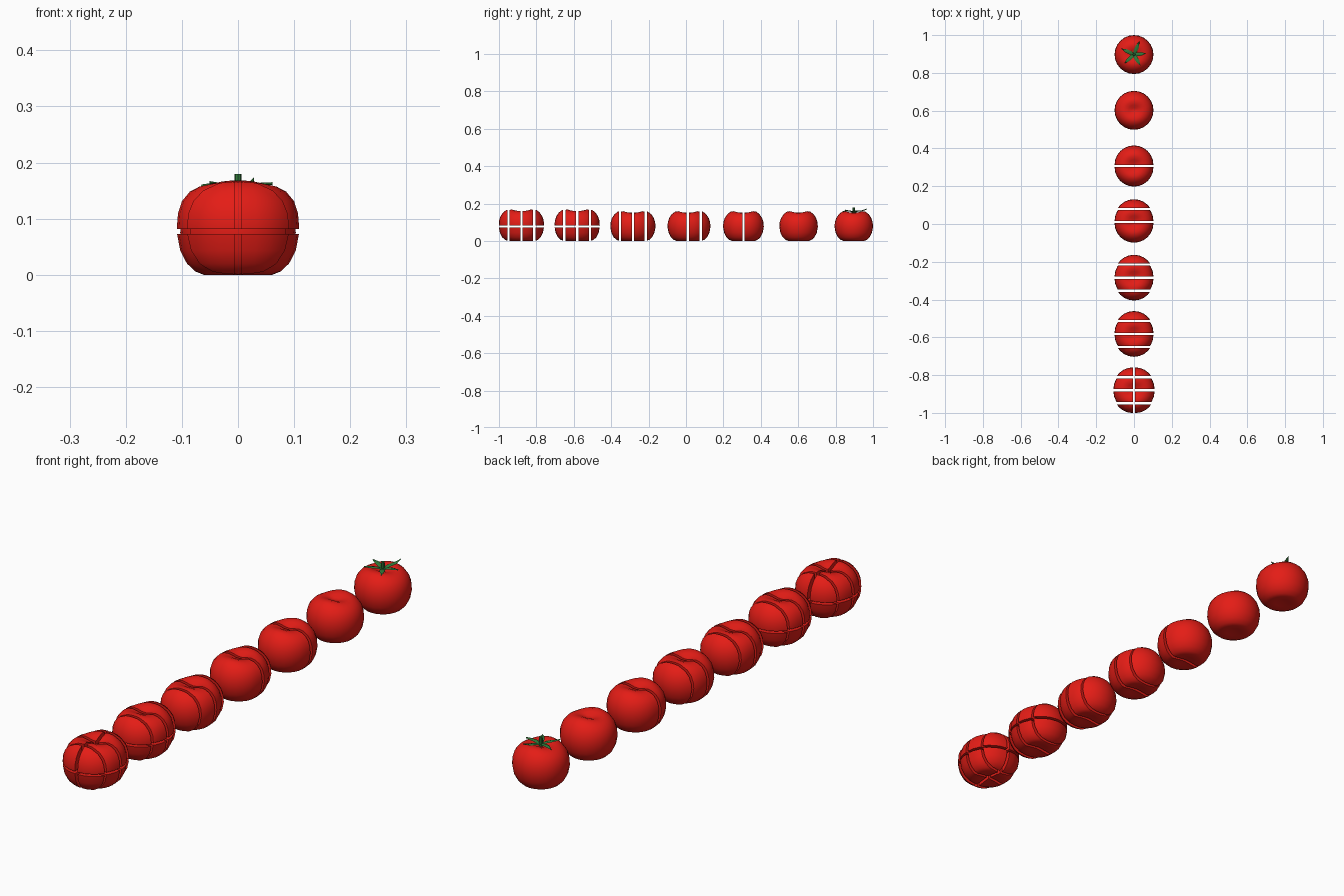
import bpy, bmesh, math
from mathutils import Vector

if "Cube" in bpy.data.objects:
    bpy.data.objects.remove(bpy.data.objects["Cube"])

R, SEG, GAP = 0.103, 24, 0.012


def material(name, color):
    m = bpy.data.materials.new(name)
    m.diffuse_color = color
    m.use_nodes = True
    m.node_tree.nodes["Principled BSDF"].inputs["Base Color"].default_value = m.diffuse_color
    return m


RED = material("tomato_red", (0.78, 0.012, 0.008, 1))
GREEN = material("leaf_green", (0.03, 0.19, 0.04, 1))

# radius, height, saddle amount (the rim is higher at front and back)
PROFILE = [(0.028, 0.004, 0), (0.055, 0.0, 0), (0.070, 0.006, 0), (0.085, 0.020, 0),
           (0.097, 0.043, 0), (0.103, 0.075, 0), (0.101, 0.100, 0), (0.094, 0.122, 0),
           (0.080, 0.141, 0.002), (0.063, 0.152, 0.004), (0.046, 0.155, 0.004),
           (0.028, 0.151, 0.003), (0.013, 0.145, 0.001)]


def tomato_mesh():
    bm = bmesh.new()
    rings = []
    for r, z, s in PROFILE:
        ring = []
        for i in range(SEG):
            a = 2 * math.pi * i / SEG
            ring.append(bm.verts.new((r * math.cos(a), r * math.sin(a), z - s * math.cos(2 * a))))
        rings.append(ring)
    low, high = bm.verts.new((0, 0, 0.007)), bm.verts.new((0, 0, 0.143))
    for i in range(SEG):
        j = (i + 1) % SEG
        for a, b in zip(rings, rings[1:]):
            bm.faces.new((a[i], a[j], b[j], b[i]))
        bm.faces.new((low, rings[0][j], rings[0][i]))
        bm.faces.new((high, rings[-1][i], rings[-1][j]))
    return bm


def cut(bm, axis, pos, keep_above):
    # slice away one side and cap the opening
    n = Vector((0, 0, 0))
    n[axis] = 1
    res = bmesh.ops.bisect_plane(bm, geom=bm.verts[:] + bm.edges[:] + bm.faces[:], dist=1e-6,
                                 plane_co=n * pos, plane_no=n,
                                 clear_inner=keep_above, clear_outer=not keep_above)
    edges = [e for e in bm.edges if e.is_boundary]
    if edges:
        bmesh.ops.edgenet_fill(bm, edges=edges)


def finish(bm, name, mat, angle):
    bmesh.ops.recalc_face_normals(bm, faces=bm.faces[:])
    me = bpy.data.meshes.new(name)
    bm.to_mesh(me)
    bm.free()
    ob = bpy.data.objects.new(name, me)
    bpy.context.collection.objects.link(ob)
    me.materials.append(mat)
    bpy.ops.object.select_all(action='DESELECT')
    ob.select_set(True)
    bpy.context.view_layer.objects.active = ob
    bpy.ops.object.shade_smooth_by_angle(angle=math.radians(angle))
    return ob


def spans(cuts, mid, gap):
    # (low cut, high cut, offset) of each piece, spread around the middle cut
    ends = [None] + cuts + [None]
    k = cuts.index(mid) if cuts else -0.5
    return [(ends[i], ends[i + 1], (i - k - 0.5) * gap) for i in range(len(ends) - 1)]


def sliced_tomato(name, y, ycuts=(), zcuts=(), xcuts=()):
    sets = [spans(list(xcuts), 0, GAP), spans(list(ycuts), 0, GAP), spans(list(zcuts), 0.073, 0.009)]
    for sx in sets[0]:
        for sy in sets[1]:
            for sz in sets[2]:
                bm = tomato_mesh()
                for axis, (lo, hi, off) in enumerate((sx, sy, sz)):
                    if lo is not None:
                        cut(bm, axis, lo, True)
                    if hi is not None:
                        cut(bm, axis, hi, False)
                lift = sz[2] + (0.0045 if zcuts else 0)
                ob = finish(bm, name, RED, 40)
                ob.location = (sx[2], y + sy[2], lift)


# whole to diced tomatoes, back to front
C = 0.057
sliced_tomato("whole_tomato", 0.897)
sliced_tomato("peeled_top_tomato", 0.602)
sliced_tomato("halved_tomato_piece", 0.307, [0])
sliced_tomato("three_slice_tomato_piece", 0.010, [0, C])
sliced_tomato("four_slice_tomato_piece", -0.284, [-C, 0, C])
sliced_tomato("cross_cut_tomato_piece", -0.582, [-C, 0, C], [0.073])
sliced_tomato("diced_tomato_piece", -0.880, [-C, 0, C], [0.073], [0])


def leaf(index, angle, length, lift):
    # tapered drooping leaf with a raised tip
    path = [(0.0, 0.006, 0.150), (0.3, 0.010, 0.158), (0.65, 0.009, 0.161), (1.0, 0.001, 0.160 + lift)]
    bm = bmesh.new()
    rows = []
    for t, w, z in path:
        rows.append([bm.verts.new((t * length, s * w, z + (0.003 if s == 0 else 0) - d))
                     for s, d in ((-1, 0), (0, 0), (1, 0), (0, 0.005))])
    for a, b in zip(rows, rows[1:]):
        for i in range(4):
            j = (i + 1) % 4
            bm.faces.new((a[i], a[j], b[j], b[i]))
    bm.faces.new(rows[0])
    bm.faces.new(rows[-1])
    ob = finish(bm, "leaf_%d" % index, GREEN, 40)
    ob.location = (0, 0.897, 0)
    ob.rotation_euler.z = math.radians(angle)


# leafy crown and stem
for i, (a, l, h) in enumerate([(5, 0.062, 0.002), (68, 0.075, 0.010), (155, 0.072, -0.002),
                               (222, 0.068, 0.004), (300, 0.066, -0.003)]):
    leaf(i, a, l, h)
bm = bmesh.new()
bmesh.ops.create_cone(bm, cap_ends=True, segments=8, radius1=0.008, radius2=0.006, depth=0.036)
stem = finish(bm, "stem", GREEN, 40)
stem.location = (0, 0.897, 0.162)
